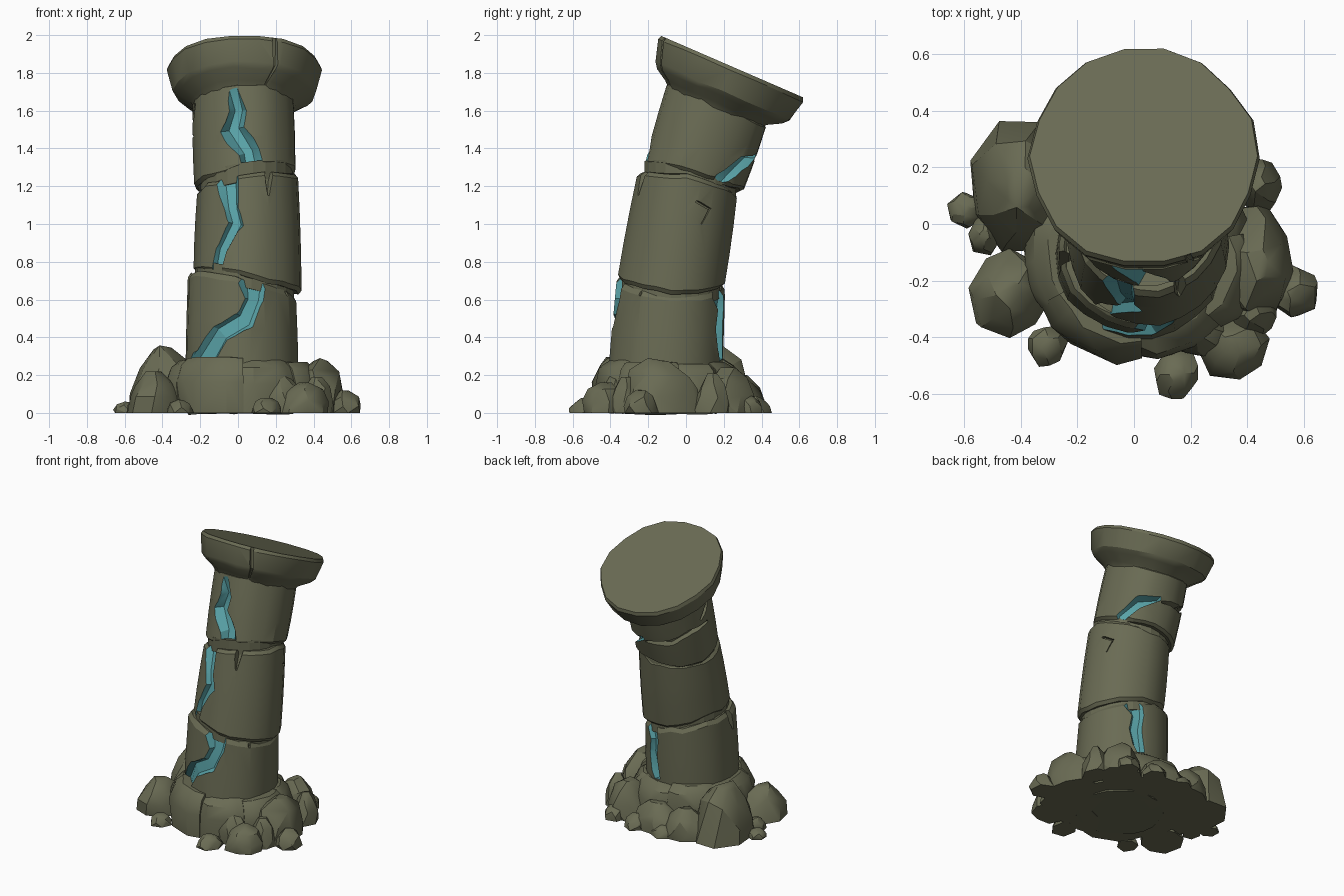
import bpy, bmesh, random
from math import sin, cos, radians, pi, hypot

if "Cube" in bpy.data.objects:
    bpy.data.objects.remove(bpy.data.objects["Cube"])

random.seed(7)


def material(name, rgb):
    m = bpy.data.materials.new(name)
    m.diffuse_color = (*rgb, 1)
    m.use_nodes = True
    m.node_tree.nodes["Principled BSDF"].inputs["Base Color"].default_value = m.diffuse_color
    return m


MATS = [material("mossy stone", (0.143, 0.147, 0.088)),
        material("cyan crystal", (0.10, 0.365, 0.39))]


def finish(bm, name, mat=0):
    bmesh.ops.recalc_face_normals(bm, faces=bm.faces[:])
    for f in bm.faces:
        f.material_index = mat
    me = bpy.data.meshes.new(name)
    bm.to_mesh(me)
    bm.free()
    for m in MATS:
        me.materials.append(m)
    ob = bpy.data.objects.new(name, me)
    bpy.context.collection.objects.link(ob)
    return ob


def loft(name, rings, mat=0):
    """Closed solid through rings of points."""
    bm = bmesh.new()
    vs = [[bm.verts.new(p) for p in ring] for ring in rings]
    n = len(vs[0])
    for a, b in zip(vs, vs[1:]):
        for i in range(n):
            j = (i + 1) % n
            bm.faces.new((a[i], a[j], b[j], b[i]))
    bm.faces.new(vs[0])
    bm.faces.new(vs[-1])
    return finish(bm, name, mat)


def hull(name, pts):
    bm = bmesh.new()
    for p in pts:
        bm.verts.new(p)
    bmesh.ops.convex_hull(bm, input=bm.verts[:])
    loose = [v for v in bm.verts if not v.link_faces]
    bmesh.ops.delete(bm, geom=loose, context='VERTS')
    return smooth(finish(bm, name))


def smooth(ob):
    bpy.ops.object.select_all(action='DESELECT')
    ob.select_set(True)
    bpy.context.view_layer.objects.active = ob
    bpy.ops.object.shade_smooth_by_angle(angle=radians(28))
    return ob


def disc(c, r, sx, sy, rad, zj, n, ys=1.0):
    """Sheared circle: height changes with slopes sx, sy; per-side jitter."""
    out = []
    for i in range(n):
        a = 2 * pi * i / n
        dx, dy = r * rad[i] * cos(a), r * rad[i] * sin(a) * ys
        out.append((c[0] + dx, c[1] + dy, c[2] + sx * dx + sy * dy + zj[i]))
    return out


# column axis: z, centre x, centre y, radius
AXIS = [(0.2, .02, -.12, .30), (0.7, .03, -.075, .285), (1.2, .05, .01, .275),
        (1.3, .04, .06, .262), (1.5, .035, .13, .265), (1.75, .03, .175, .262),
        (1.8, .035, .20, .37), (2.05, .035, .24, .40)]


def axis(z):
    z = max(AXIS[0][0], min(AXIS[-1][0] - 1e-4, z))
    for a, b in zip(AXIS, AXIS[1:]):
        if z < b[0]:
            t = (z - a[0]) / (b[0] - a[0])
            return [a[k] + t * (b[k] - a[k]) for k in (1, 2, 3)]


def carve(ob, path, mat=1, depth=.03):
    """Cut a wedge channel; path = (z, azimuth in degrees, half width)."""
    uv = [(radians(a) * .27, z) for z, a, w in path]
    rings = []
    for i, (z, a, w) in enumerate(path):
        p, q = uv[max(i - 1, 0)], uv[min(i + 1, len(uv) - 1)]
        du, dz = q[0] - p[0], q[1] - p[1]
        l = hypot(du, dz)
        ring = []
        for s, k in ((-1.9, .1), (1.9, .1), (.7, -depth), (-.7, -depth)):
            u, zz = uv[i][0] + s * w * dz / l, z - s * w * du / l
            cx, cy, r = axis(zz)
            ring.append((cx + (r + k) * cos(u / .27), cy + (r + k) * sin(u / .27), zz))
        rings.append(ring)
    cutter = loft("cutter", rings, mat)
    cutter.hide_render = True
    mod = ob.modifiers.new("carve", 'BOOLEAN')
    mod.operation, mod.solver, mod.object = 'DIFFERENCE', 'EXACT', cutter
    bpy.context.view_layer.objects.active = ob
    bpy.ops.object.modifier_apply(modifier=mod.name)
    bpy.data.objects.remove(cutter)


def drum(name, c0, r0, s0, c1, r1, s1, cracks, chips=(), n=22):
    rad = [random.uniform(.98, 1.015) for _ in range(n)]
    z0 = [random.uniform(-.012, .012) for _ in range(n)]
    z1 = [random.uniform(-.012, .012) for _ in range(n)]
    rings = []
    for t, inset in ((0, .018), (.04, 0), (.35, -.003), (.65, -.003), (.96, 0), (1, .018)):
        m = lambda a, b: a + (b - a) * t
        rings.append(disc([m(a, b) for a, b in zip(c0, c1)], m(r0, r1) - inset,
                          m(s0[0], s1[0]), m(s0[1], s1[1]), rad,
                          [m(a, b) for a, b in zip(z0, z1)], n))
    ob = loft(name, rings)
    for path in cracks:
        carve(ob, path)
    for path in chips:
        carve(ob, path, 0, .02)
    return smooth(ob)


# three drums of the leaning shaft, with crystal-filled cracks
drum("lower_drum", (.02, -.12, 0), .305, (0, 0), (.02, -.078, .685), .29, (-.22, -.08),
     [[(.24, -142, .075), (.42, -114, .05), (.49, -88, .05), (.6, -78, .042), (.82, -78, .075)],
      [(.28, 76, .02), (.45, 68, .035), (.55, 71, .035), (.8, 58, .075)]],
     [[(.62, -35, .006), (.82, -30, .035)], [(.60, -165, .006), (.85, -172, .03)]])
drum("middle_drum", (.05, -.08, .695), .285, (-.22, -.10), (.05, .008, 1.218), .265, (.15, -.22),
     [[(.6, -127, .03), (.86, -117, .03), (1.0, -101, .036), (1.08, -107, .034), (1.35, -112, .06)]],
     [[(1.15, -66, .004), (1.35, -62, .03)], [(1.0, 22, .003), (1.08, 30, .008), (1.12, 12, .006)]])
drum("upper_drum", (.04, .04, 1.23), .268, (.15, -.24), (.03, .165, 1.645), .268, (0, -.43),
     [[(1.15, -78, .045), (1.38, -86, .038), (1.5, -104, .045), (1.6, -97, .032), (1.85, -106, .03)],
      [(1.06, 24, .05), (1.24, 36, .045), (1.32, 54, .036), (1.36, 82, .01)]],
     [[(1.34, 84, .006), (1.36, 120, .018), (1.43, 150, .018), (1.47, 185, .008)],
      [(1.5, 172, .008), (1.56, 184, .018), (1.64, 196, .01)]])

# dark seams between drums
for nm, c, r, s in (("lower_seam", (.035, -.079, .69), .262, (-.22, -.09)),
                    ("upper_seam", (.045, .023, 1.225), .244, (.15, -.22))):
    one, zero = [1] * 22, [0] * 22
    loft(nm, [disc((c[0], c[1], c[2] + d), r, *s, one, zero, 22) for d in (-.05, .05)])

# tilted capital
N = 18
rad = [random.uniform(.975, 1.02) for _ in range(N)]
rings = []
for c, r, j in (((.033, .150, 1.615), .262, 0), ((.034, .155, 1.645), .285, .006),
                ((.035, .174, 1.685), .352, .008), ((.035, .19, 1.703), .378, .008),
                ((.035, .232, 1.815), .408, .003), ((.035, .240, 1.835), .400, 0)):
    rings.append(disc(c, r, 0, -.433, rad, [random.uniform(-j, j) for _ in range(N)], N, .95))
cap = loft("capital", rings)
carve(cap, [(1.7, -68, .004), (1.84, -64, .007), (2.04, -66, .012)], 0, .02)
smooth(cap)


# broken collar blocks hugging the foot: start angle, end angle, radius, height
def block(i, a0, a1, ro, h):
    pts = []
    for k in range(6):
        a = radians(a0 + (a1 - a0) * k / 5)
        e = .95 if k in (0, 5) else 1
        for r, z in ((.2, 0), (.2, h), (ro * e, 0), (ro * e * 1.01, h * .55),
                     ((ro - .025) * e, h * .86), ((ro - .075) * e, h * (.98 if e < 1 else 1))):
            r += random.uniform(-.012, .012)
            pts.append((.015 + r * cos(a), -.1 + r * sin(a), z))
    hull(f"collar_block_{i}", pts)


for i, b in enumerate([(-152, -88, .395, .295), (-90, -38, .385, .28), (-42, 10, .42, .27),
                       (8, 50, .39, .26), (48, 100, .385, .27), (98, 150, .39, .29),
                       (148, 210, .40, .28)]):
    block(i, *b)


# rubble boulders: x, y, half width, half depth, height
def boulder(i, x, y, rx, ry, h):
    pts = []
    n = 8 if rx > .1 else 6
    for z, r in ((0, 1.02), (.38, .97), (.74, .76), (1, .32)):
        off = random.uniform(0, pi)
        for k in range(n):
            a = off + 2 * pi * k / n
            q = r * random.uniform(.86, 1.06)
            zz = 0 if z == 0 else h * min(1, z + random.uniform(-.12, .06))
            pts.append((x + rx * q * cos(a), y + ry * q * sin(a), zz))
    hull(f"boulder_{i}", pts)


for i, b in enumerate([
        (-.40, .13, .18, .24, .36), (-.44, -.25, .14, .16, .22), (.43, -.14, .14, .21, .29),
        (.35, -.43, .13, .125, .16), (.57, -.24, .09, .095, .12), (.15, -.53, .085, .095, .08),
        (-.31, -.43, .075, .075, .07), (-.595, .05, .07, .065, .06), (-.53, -.04, .06, .07, .09),
        (.44, .14, .085, .10, .21), (.30, .22, .15, .14, .24), (.02, .29, .18, .13, .18),
        (-.20, .29, .15, .13, .2), (.14, .37, .08, .08, .09), (.33, .33, .08, .08, .09),
        (-.08, .37, .08, .08, .07), (.42, -.32, .09, .09, .19), (.23, -.38, .12, .09, .2)]):
    boulder(i, *b)
